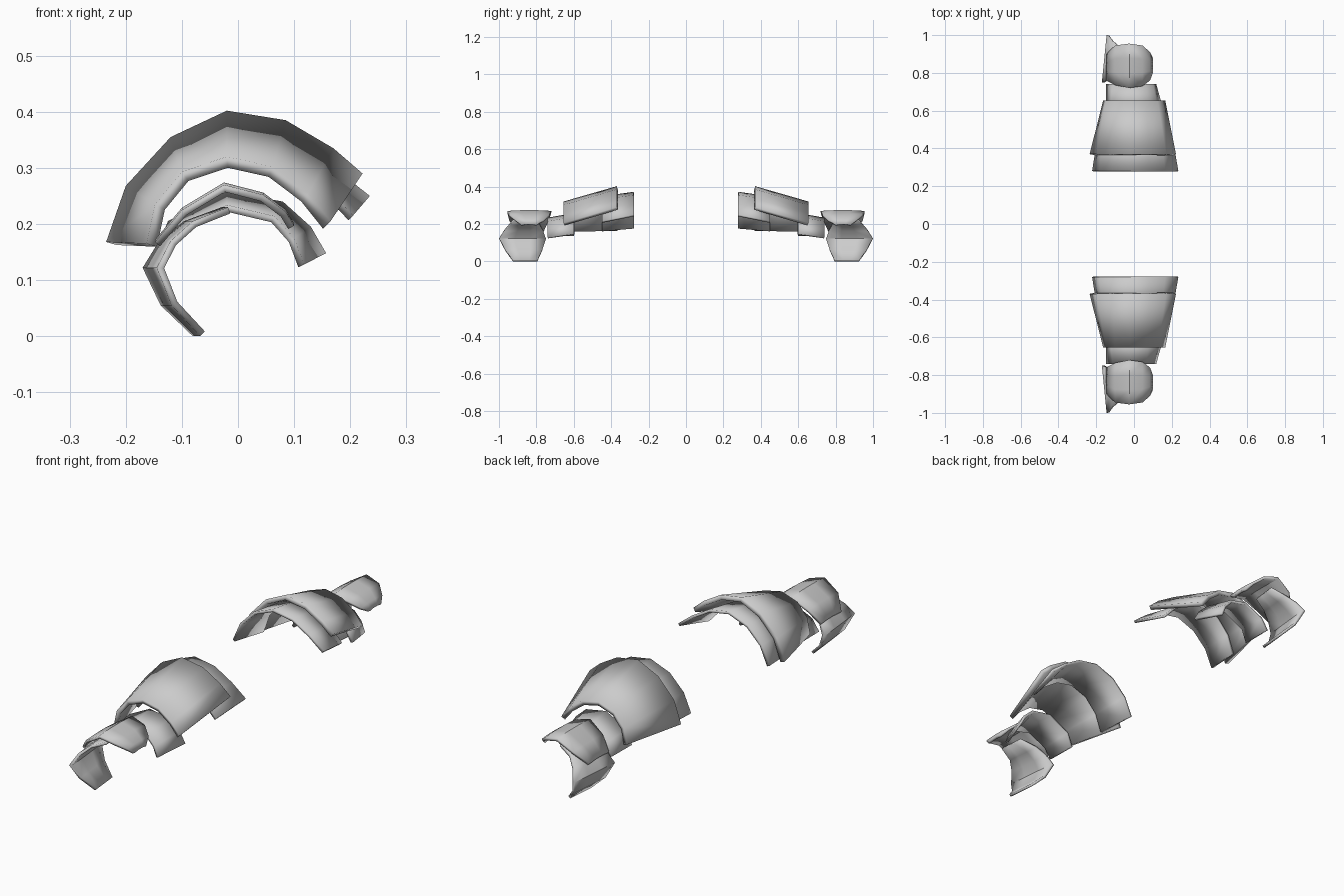
import bpy
import bmesh
from mathutils import Vector

if "Cube" in bpy.data.objects:
    bpy.data.objects.remove(bpy.data.objects["Cube"])

grey = bpy.data.materials.new("plain grey")
grey.diffuse_color = (0.6, 0.6, 0.6, 1)
grey.use_nodes = True
grey.node_tree.nodes["Principled BSDF"].inputs["Base Color"].default_value = grey.diffuse_color


def plate(name, rows, thickness, outward):
    """Skin rows of points, thicken inward and mirror to the other side."""
    bm = bmesh.new()
    grid = [[bm.verts.new(p) for p in row] for row in rows]
    for a, b in zip(grid, grid[1:]):
        for i in range(len(a) - 1):
            bm.faces.new((a[i], a[i + 1], b[i + 1], b[i]))
    bm.normal_update()
    total = sum((f.normal for f in bm.faces), Vector())
    if total.dot(Vector(outward)) < 0:
        bmesh.ops.reverse_faces(bm, faces=bm.faces[:])
    mesh = bpy.data.meshes.new(name)
    bm.to_mesh(mesh)
    bm.free()
    mesh.materials.append(grey)
    obj = bpy.data.objects.new(name, mesh)
    bpy.context.collection.objects.link(obj)
    solid = obj.modifiers.new("thickness", 'SOLIDIFY')
    solid.thickness = thickness
    solid.offset = -1
    solid.use_even_offset = True
    mirror = obj.modifiers.new("other side", 'MIRROR')
    mirror.use_axis = (False, True, False)
    mirror.use_mirror_merge = False
    bpy.ops.object.select_all(action='DESELECT')
    obj.select_set(True)
    bpy.context.view_layer.objects.active = obj
    bpy.ops.object.shade_smooth_by_angle(angle=0.7)


def ring(y, profile):
    return [(x, y, z) for x, z in profile]


def strip(sections, skew=0.0, bulge=0.0):
    """Cross rows from (x, z, y start, y end), with a slight crown."""
    rows = []
    for x, z, y0, y1 in sections:
        row = []
        for t in (0, 0.33, 0.67, 1):
            y = y0 + (y1 - y0) * t
            crown = bulge if 0 < t < 1 else 0
            row.append((x - skew * (y + 0.75), y, z + crown))
        rows.append(row)
    return rows


# Large sloping shoulder shell
plate("shoulder_shell", [
    ring(-0.37, [(-.235, .168), (-.20, .268), (-.12, .355), (-.02, .402),
                 (.085, .385), (.17, .335), (.222, .29)]),
    ring(-0.655, [(-.163, .165), (-.148, .235), (-.10, .293), (-.02, .32),
                  (.062, .302), (.125, .255), (.165, .205)]),
], 0.02, (0, 0, 1))

# Band tucked under the inner end of the shell
plate("inner_band", [
    ring(-0.28, [(-.222, .18), (-.185, .265), (-.115, .335), (-.02, .372),
                 (.08, .355), (.165, .305), (.235, .25)]),
    ring(-0.45, [(-.195, .165), (-.165, .25), (-.105, .317), (-.02, .348),
                 (.07, .33), (.145, .28), (.205, .215)]),
], 0.012, (0, 0, 1))

# Small arched band below the outer end of the shell
plate("arm_band", [
    ring(-0.60, [(-.15, .14), (-.125, .205), (-.02, .258), (.08, .24),
                 (.13, .195), (.157, .148)]),
    ring(-0.74, [(-.148, .14), (-.115, .19), (-.02, .234), (.065, .214),
                 (.10, .175), (.118, .128)]),
], 0.012, (0, 0, 1))

# Rounded top plate at the tip
plate("hand_plate", strip([
    (-.148, .168, -.90, -.76),
    (-.10, .225, -.945, -.735),
    (-.025, .27, -.955, -.72),
    (.045, .252, -.945, -.73),
    (.085, .222, -.91, -.76),
    (.10, .197, -.88, -.80),
], bulge=0.004), 0.012, (0, 0, 1))

# Curved faceted side blade hanging from the tip
plate("side_blade", strip([
    (-.085, .00, -.925, -.795),
    (-.14, .055, -.965, -.77),
    (-.17, .122, -1.0, -.75),
    (-.142, .17, -.97, -.765),
    (-.10, .205, -.94, -.785),
    (-.035, .23, -.92, -.81),
], skew=0.1), 0.012, (-1, 0, 0))
